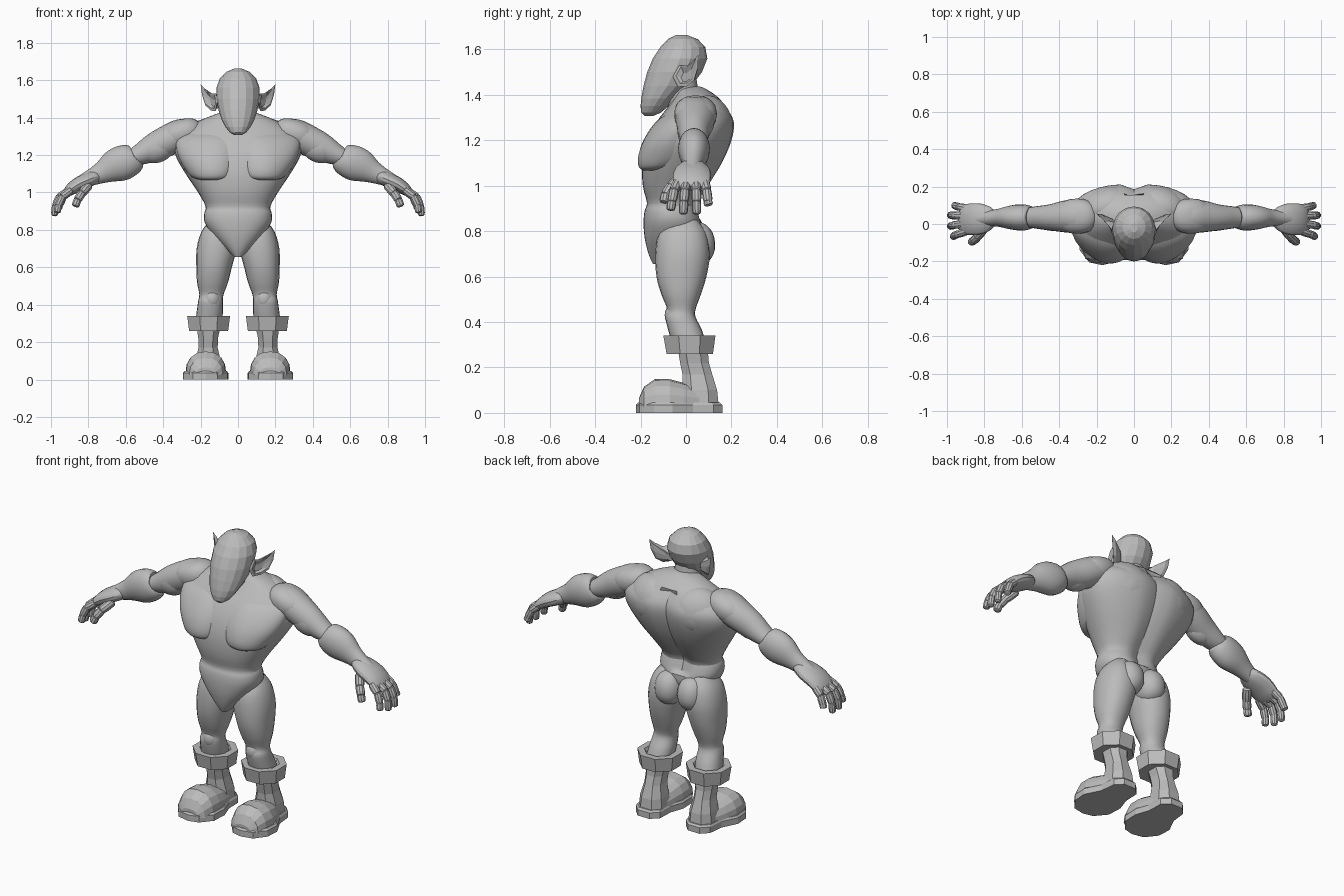
import bpy, bmesh, math
from mathutils import Vector, Matrix

grey = bpy.data.materials.new("plain_grey")
grey.diffuse_color = (0.5, 0.5, 0.5, 1)


def finish(name, bm, mirror=False, smooth=0):
    bmesh.ops.recalc_face_normals(bm, faces=bm.faces)
    me = bpy.data.meshes.new(name)
    bm.to_mesh(me)
    bm.free()
    me.materials.append(grey)
    ob = bpy.data.objects.new(name, me)
    bpy.context.collection.objects.link(ob)
    if smooth:
        bpy.ops.object.select_all(action='DESELECT')
        ob.select_set(True)
        bpy.context.view_layer.objects.active = ob
        bpy.ops.object.shade_smooth_by_angle(angle=math.radians(smooth))
    if mirror:
        ob.modifiers.new("mirror", 'MIRROR')
    return ob


def loft(bm, rings):
    """Skin a list of equal-length point rings and close both ends."""
    vs = [[bm.verts.new(p) for p in r] for r in rings]
    n = len(vs[0])
    for a, b in zip(vs, vs[1:]):
        for i in range(n):
            j = (i + 1) % n
            bm.faces.new((a[i], a[j], b[j], b[i]))
    bm.faces.new(vs[0])
    bm.faces.new(vs[-1])


def spline(rows, steps):
    """Catmull-Rom interpolation through rows of numbers."""
    out = []
    for i in range(len(rows) - 1):
        a, b, c, d = (rows[max(i - 1, 0)], rows[i], rows[i + 1],
                      rows[min(i + 2, len(rows) - 1)])
        for s in range(steps):
            t = s / steps
            out.append(tuple(
                0.5 * (2 * q + (r - p) * t + (2 * p - 5 * q + 4 * r - u) * t * t
                       + (3 * q - p - 3 * r + u) * t ** 3)
                for p, q, r, u in zip(a, b, c, d)))
    out.append(tuple(rows[-1]))
    return out


def oval(n, power=2.0, turn=0.0):
    pts = []
    for i in range(n):
        a = 2 * math.pi * (i + turn) / n
        c, s = math.cos(a), math.sin(a)
        pts.append((math.copysign(abs(c) ** (2 / power), c),
                    math.copysign(abs(s) ** (2 / power), s)))
    return pts


def stack(rows, n, power=2.0, turn=0.0):
    """Level rings from rows of (z, centre x, half width, front y, back y)."""
    return [[Vector((xc + u * w, (y0 + y1) / 2 + v * (y1 - y0) / 2, z))
             for u, v in oval(n, power, turn)] for z, xc, w, y0, y1 in rows]


def tube(bm, rows, n):
    """Tube along rows of (x, y, z, width along y, thickness)."""
    rings = []
    for i, r in enumerate(rows):
        p = Vector(r[:3])
        t = (Vector(rows[min(i + 1, len(rows) - 1)][:3])
             - Vector(rows[max(i - 1, 0)][:3])).normalized()
        up = t.cross(Vector((0, 1, 0))).normalized()
        side = up.cross(t).normalized()
        rings.append([p + side * (u * r[3]) + up * (v * r[4]) for u, v in oval(n)])
    loft(bm, rings)


def blob(name, loc, size, rot=(0, 0, 0), power=2.0, n=20, smooth=25):
    """Mirrored ellipsoid; a higher power makes it boxier."""
    bm = bmesh.new()
    bmesh.ops.create_uvsphere(bm, u_segments=n, v_segments=n * 2 // 3, radius=1)
    for v in bm.verts:
        v.co /= sum(abs(c) ** power for c in v.co) ** (1 / power)
    m = Matrix.Translation(loc)
    for ang, ax in zip(rot, 'XYZ'):
        m = m @ Matrix.Rotation(math.radians(ang), 4, ax)
    bm.transform(m @ Matrix.Diagonal((*size, 1)))
    return finish(name, bm, True, smooth)


# Torso, from crotch to base of neck, with a spine furrow
torso = [(.655, 0, .02, -.145, -.09), (.70, 0, .065, -.165, -.02),
         (.77, 0, .135, -.182, .06), (.84, 0, .178, -.187, .07),
         (.89, 0, .18, -.182, .058), (.925, 0, .173, -.172, .055),
         (1.0, 0, .213, -.19, .105), (1.1, 0, .28, -.193, .165),
         (1.2, 0, .335, -.17, .205), (1.28, 0, .335, -.13, .215),
         (1.34, 0, .28, -.085, .185), (1.39, 0, .19, -.05, .14),
         (1.425, 0, .10, -.03, .09), (1.437, 0, .04, 0, .06)]
rings = stack(spline(torso, 3), 36, 2.3)
for ring in rings:
    for p in ring:
        if p.y > 0 and .85 < p.z < 1.37:
            p.y -= .03 * math.exp(-(p.x / .045) ** 2)
bm = bmesh.new()
loft(bm, rings)
finish("torso", bm, smooth=25)

# Slab-like chest muscles, leaning back at the top and swept back at the sides
chest = [(1.068, .145, .06, -.19, -.10), (1.082, .145, .10, -.207, -.06),
         (1.12, .15, .132, -.212, 0), (1.18, .163, .152, -.198, 0),
         (1.24, .17, .162, -.166, 0), (1.29, .17, .158, -.125, .01),
         (1.32, .165, .12, -.08, 0)]
rings = stack(spline(chest, 3), 28, 2.5)
for ring in rings:
    for p in ring:
        p.y += .3 * max(p.x - .15, 0)
bm = bmesh.new()
loft(bm, rings)
finish("pectoral", bm, True, 25)

# Back and seat muscles
blob("shoulder_blade", (.15, .10, 1.27), (.15, .10, .13), (12, 0, -18))
blob("glute", (.073, .04, .745), (.078, .088, .097), (8, 0, 0), 2.2)

# Neck
bm = bmesh.new()
loft(bm, stack([(1.34, 0, .09, -.08, .06), (1.41, 0, .075, -.09, .055),
                (1.48, 0, .07, -.10, .045)], 16))
finish("neck", bm, smooth=25)

# Faceted head leaning forward to the chin
head = [(1.307, 0, .02, -.182, -.145), (1.322, 0, .045, -.197, -.11),
        (1.35, 0, .067, -.2, -.078), (1.385, 0, .086, -.197, -.04),
        (1.44, 0, .104, -.187, .025),
        (1.50, 0, .115, -.171, .07), (1.56, 0, .115, -.146, .094),
        (1.61, 0, .097, -.113, .085), (1.645, 0, .062, -.08, .052),
        (1.663, 0, .018, -.045, .005)]
bm = bmesh.new()
loft(bm, stack(head, 16))
finish("head", bm)

# Pointed cupped ears
rim = [Vector(p) for p in (
    (.118, -.03, 1.53), (.15, .005, 1.53), (.178, .036, 1.555), (.2, .055, 1.577),
    (.192, .052, 1.52), (.174, .036, 1.465), (.145, .005, 1.438),
    (.12, -.035, 1.435), (.112, -.058, 1.48))]
mid = sum(rim, Vector()) / len(rim)
root, hollow = Vector((.10, .01, 1.485)), Vector((.135, .004, 1.485))
bm = bmesh.new()
loft(bm, [[root + (p - mid) * .4 for p in rim],
          [p.lerp(root, .25) + Vector((0, .01, 0)) for p in rim], rim,
          [p.lerp(mid, .22) for p in rim],
          [hollow + (p - mid) * .4 for p in rim]])
finish("ear", bm, True)

# Upper arm, forearm
upper = [(.20, .04, 1.315, .05, .04), (.23, .04, 1.318, .08, .065),
         (.30, .042, 1.312, .09, .082), (.37, .04, 1.28, .085, .083),
         (.45, .035, 1.24, .07, .076), (.52, .035, 1.205, .06, .058),
         (.58, .035, 1.18, .05, .04)]
fore = [(.535, .035, 1.19, .03, .03), (.55, .035, 1.178, .06, .072),
        (.60, .035, 1.164, .07, .092), (.66, .035, 1.142, .064, .088),
        (.725, .033, 1.108, .048, .06), (.79, .03, 1.078, .04, .043),
        (.84, .03, 1.055, .04, .035)]
for name, rows in (("upper_arm", upper), ("forearm", fore)):
    bm = bmesh.new()
    tube(bm, spline(rows, 3), 20)
    finish(name, bm, True, 25)
blob("deltoid", (.305, .042, 1.315), (.118, .094, .074), (0, 18, 0), 2.3)
blob("biceps", (.43, .028, 1.238), (.10, .066, .077), (0, 26, 0))

# Hand: palm, four fingers and thumb with knuckle creases
bm = bmesh.new()
tube(bm, spline([(.735, .03, 1.095, .03, .025), (.765, .03, 1.083, .06, .037),
                 (.81, .028, 1.064, .08, .04), (.86, .026, 1.04, .084, .038),
                 (.905, .024, 1.008, .08, .029), (.928, .024, .988, .064, .014)],
                2), 16)
finish("palm", bm, True, 25)


def digit(name, pts, r):
    bm = bmesh.new()
    for a, b in zip(pts, pts[1:]):
        a, b = Vector(a), Vector(b)
        rows = [(*a.lerp(b, t), r * k, r * k) for t, k in
                ((-.12, .6), (0, .95), (.3, 1.02), (.75, 1), (1, .88), (1.1, .5))]
        tube(bm, rows, 10)
        r *= .94
    finish(name, bm, True, 30)


fingers = [("index_finger", -.038, -.068, .966, .894),
           ("middle_finger", .002, -.012, .981, .879),
           ("ring_finger", .044, .047, .981, .879),
           ("little_finger", .082, .10, .96, .915)]
for name, y0, y1, x, z in fingers:
    digit(name, [(.895, y0, 1.012), (x - .026, (y0 + y1) / 2, .978),
                 (x - .005, y1 * .8 + y0 * .2, .93), (x, y1, z)], .0225)
digit("thumb", [(.80, -.02, 1.035), (.836, -.068, .995), (.858, -.09, .96),
                (.87, -.096, .928)], .025)

# Legs
leg = [(.85, .10, .05, -.07, .05), (.79, .108, .088, -.12, .09),
       (.70, .115, .106, -.135, .105), (.60, .128, .095, -.13, .09),
       (.52, .136, .083, -.108, .065), (.455, .142, .065, -.082, .042),
       (.42, .147, .066, -.09, .043), (.37, .15, .07, -.08, .068),
       (.32, .155, .071, -.065, .085)]
bm = bmesh.new()
loft(bm, stack(spline(leg, 3), 20, 2.2))
finish("leg", bm, True, 25)
blob("knee", (.14, -.04, .43), (.05, .054, .06), n=16)

# Boots: eight-sided cuff with recessed top, shaft, toe box and sole
bm = bmesh.new()
loft(bm, stack([(.26, .157, .065, -.04, .09), (.26, .157, .113, -.094, .127),
                (.34, .157, .124, -.109, .139), (.34, .157, .085, -.07, .10),
                (.32, .157, .075, -.06, .09)], 8, 2, .5))
finish("boot_cuff", bm, True)

bm = bmesh.new()
loft(bm, stack([(.03, .16, .08, -.03, .15), (.10, .16, .072, -.02, .142),
                (.17, .16, .055, -.02, .12), (.22, .16, .056, -.03, .105),
                (.28, .157, .068, -.04, .1)], 8, 2.4, .5))
finish("boot_shaft", bm, True)

foot = [(-.207, .17, .055, .065), (-.185, .172, .088, .115), (-.135, .172, .107, .15),
        (-.07, .172, .11, .148), (-.01, .168, .097, .132), (.05, .162, .078, .115),
        (.10, .16, .06, .09)]
half = [(u, max(v, 0)) for u, v in oval(16, 2.4)[:9]]
bm = bmesh.new()
loft(bm, [[(xc + w * u, y, .025 + (h - .025) * v) for u, v in half]
          for y, xc, w, h in foot])
finish("boot_foot", bm, True)

outline = [(.11, -.205), (.17, -.22), (.24, -.205), (.29, -.14), (.295, -.06),
           (.25, .03), (.24, .12), (.2, .16), (.125, .16), (.083, .12),
           (.08, .03), (.052, -.05), (.056, -.14)]
bm = bmesh.new()
loft(bm, [[(x, y, z) for x, y in outline] for z in (0, .035)]
     + [[(.168 + (x - .168) * .93, y * .95 - .002, .045) for x, y in outline]])
finish("boot_sole", bm, True)
